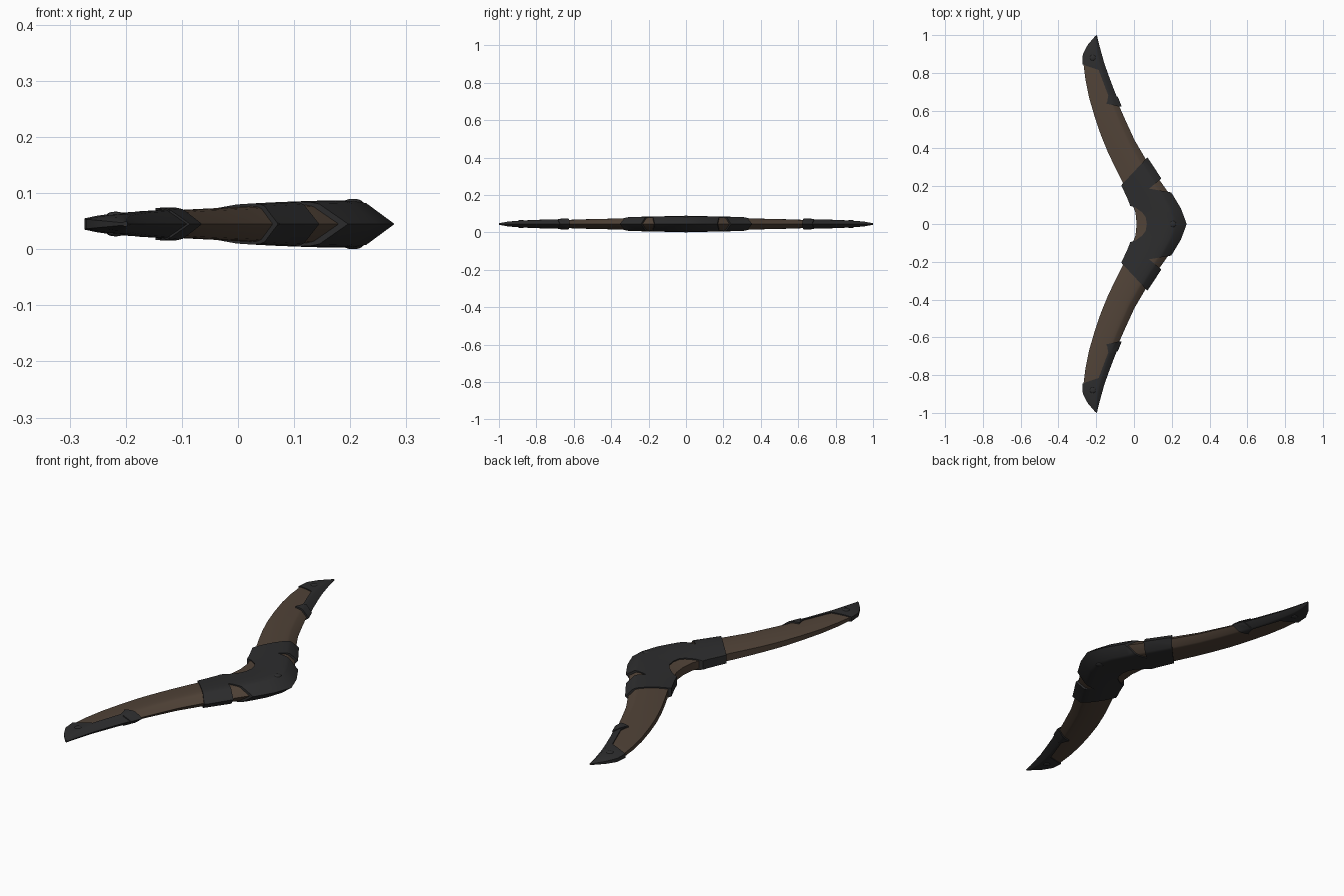
import bpy, bmesh, math
from mathutils import Vector

if "Cube" in bpy.data.objects:
    bpy.data.objects.remove(bpy.data.objects["Cube"])

ZC = 0.045  # mid-plane height


def material(name, rgb):
    m = bpy.data.materials.new(name)
    m.diffuse_color = (*rgb, 1)
    m.use_nodes = True
    m.node_tree.nodes["Principled BSDF"].inputs["Base Color"].default_value = m.diffuse_color
    return m


WOOD = material("brown_wood", (0.082, 0.056, 0.039))
METAL = material("dark_metal", (0.026, 0.026, 0.027))

# Stations along one arm: outer x, y, inner x, y, half thickness
ROWS = [
    (0.265, 0.00, 0.014, 0.00, 0.037),
    (0.235, 0.08, 0.008, 0.06, 0.037),
    (0.190, 0.155, -0.018, 0.13, 0.036),
    (0.130, 0.24, -0.055, 0.21, 0.034),
    (0.064, 0.34, -0.100, 0.30, 0.031),
    (0.003, 0.444, -0.138, 0.38, 0.028),
    (-0.041, 0.54, -0.175, 0.47, 0.026),
    (-0.079, 0.625, -0.206, 0.56, 0.023),
    (-0.117, 0.72, -0.238, 0.67, 0.020),
    (-0.143, 0.79, -0.257, 0.765, 0.018),
    (-0.164, 0.85, -0.267, 0.845, 0.015),
    (-0.180, 0.91, -0.265, 0.90, 0.012),
    (-0.191, 0.96, -0.241, 0.95, 0.008),
    (-0.197, 1.00, -0.205, 0.995, 0.003),
]
# Aerofoil profile: position from outer to inner edge, height factor
SECTION = [(0, 0), (0.18, 0.88), (0.24, 0.97), (0.34, 1), (0.55, 0.93),
           (0.8, 0.74), (1, 0.5)]


def make_object(name, bm, mat):
    bmesh.ops.recalc_face_normals(bm, faces=bm.faces)
    me = bpy.data.meshes.new(name)
    bm.to_mesh(me)
    bm.free()
    me.materials.append(mat)
    ob = bpy.data.objects.new(name, me)
    bpy.context.collection.objects.link(ob)
    return ob


def smooth(ob, angle=28):
    bpy.ops.object.select_all(action='DESELECT')
    ob.select_set(True)
    bpy.context.view_layer.objects.active = ob
    bpy.ops.object.shade_smooth_by_angle(angle=math.radians(angle))


def loft(name, mat, side=0.0, lift=0.0):
    """Whole boomerang body, grown sideways and in thickness."""
    bm = bmesh.new()
    rows = [(a, -b, c, -d, h) for a, b, c, d, h in reversed(ROWS[1:])] + ROWS
    rings = []
    for ox, oy, ix, iy, h in rows:
        o, i = Vector((ox, oy)), Vector((ix, iy))
        grow = (o - i).normalized() * side * min(1, (o - i).length / 0.1)
        o, i = o + grow, i - grow
        t = h + lift * min(1, h / 0.01)
        prof = SECTION + [(s, -k) for s, k in reversed(SECTION[1:])]
        rings.append([bm.verts.new((*o.lerp(i, s), ZC + k * t)) for s, k in prof])
    n = len(rings[0])
    for r, q in zip(rings, rings[1:]):
        for j in range(n):
            bm.faces.new((r[j], r[(j + 1) % n], q[(j + 1) % n], q[j]))
    bm.faces.new(rings[0])
    bm.faces.new(rings[-1])
    return make_object(name, bm, mat)


def plate(name, outline, side, lift):
    """Metal jacket: grown body trimmed to an outline seen from above."""
    ob = loft(name, METAL, side, lift)
    bm = bmesh.new()
    face = bm.faces.new([bm.verts.new((x, y, -0.1)) for x, y in outline])
    ext = bmesh.ops.extrude_face_region(bm, geom=[face])
    bmesh.ops.translate(bm, vec=(0, 0, 0.3),
                        verts=[v for v in ext['geom'] if isinstance(v, bmesh.types.BMVert)])
    cutter = make_object("trim_cutter", bm, METAL)
    cutter.hide_render = True
    mod = ob.modifiers.new("trim", 'BOOLEAN')
    mod.operation, mod.solver, mod.object = 'INTERSECT', 'EXACT', cutter
    bpy.context.view_layer.objects.active = ob
    bpy.ops.object.modifier_apply(modifier=mod.name)
    bpy.data.objects.remove(cutter)
    smooth(ob)
    return ob


def rivet(name, x, y, z, r, h):
    """Domed stud showing on both faces."""
    bm = bmesh.new()
    bmesh.ops.create_uvsphere(bm, u_segments=16, v_segments=10, radius=1)
    for v in bm.verts:
        v.co = (x + v.co.x * r, y + v.co.y * r, z + v.co.z * h)
    smooth(make_object(name, bm, METAL), 40)


# Wooden body
smooth(loft("wooden_body", WOOD))

# Centre guard with sleeves and side notches
half = [(0.062, 0.035), (0.045, 0.06), (0.01, 0.086), (-0.03, 0.10),
        (-0.072, 0.20), (0.07, 0.352), (0.10, 0.32), (0.15, 0.245),
        (0.08, 0.187), (0.21, 0.165), (0.3, 0.15)]
centre = [(x, -y) for x, y in reversed(half)] + [(0.068, 0)] + half
plate("centre_guard", centre, 0.014, 0.005)

# Tip caps with their edge strips, end collars and rivets
cap = [(-0.3, 0.848), (-0.268, 0.843), (-0.187, 0.815), (-0.136, 0.68),
       (-0.144, 0.637), (-0.08, 0.622), (-0.04, 0.62), (-0.04, 1.05), (-0.3, 1.05)]
collar = [(-0.122, 0.685), (-0.147, 0.637), (-0.08, 0.622), (-0.04, 0.62),
          (-0.06, 0.665)]
for tag, s in (("back", 1), ("front", -1)):
    plate(tag + "_tip_cap", [(x, s * y) for x, y in cap], 0.007, 0.005)
    plate(tag + "_tip_collar", [(x, s * y) for x, y in collar], 0.012, 0.0075)
    for side in (1, -1):
        rivet(tag + "_tip_rivet", -0.218, s * 0.88, ZC + side * 0.016, 0.016, 0.006)

for side in (1, -1):
    rivet("centre_rivet", 0.205, 0, ZC + side * 0.037, 0.018, 0.008)
